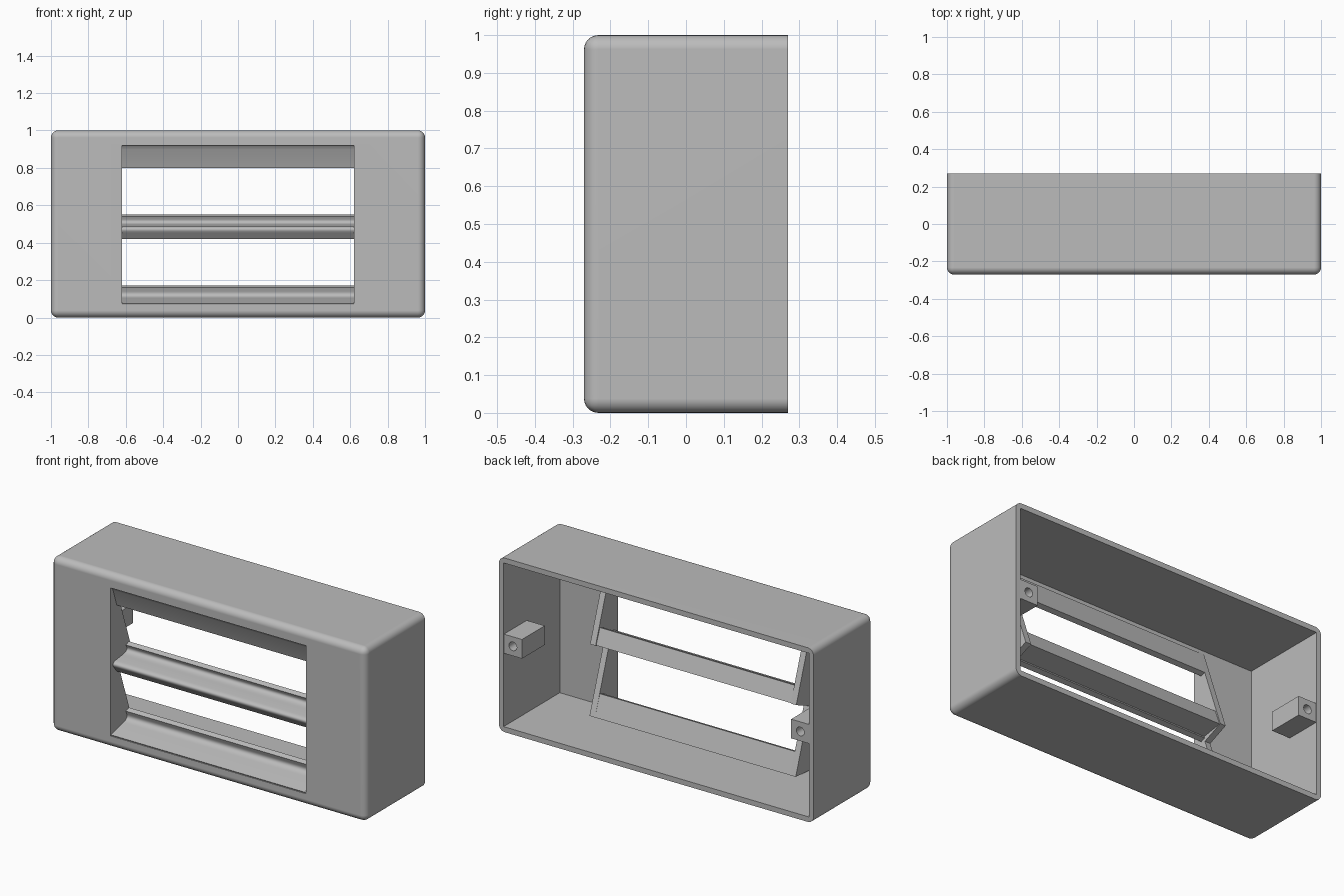
import bpy, bmesh
from mathutils import Vector, Matrix

cube = bpy.data.objects.get("Cube")
if cube:
    bpy.data.objects.remove(cube, do_unlink=True)

grey = bpy.data.materials.new("plain grey")
grey.use_nodes = True
grey.diffuse_color = (0.5, 0.5, 0.5, 1)
grey.node_tree.nodes["Principled BSDF"].inputs["Base Color"].default_value = (0.5, 0.5, 0.5, 1)


def finish(bm, name):
    bmesh.ops.recalc_face_normals(bm, faces=bm.faces)
    mesh = bpy.data.meshes.new(name)
    bm.to_mesh(mesh)
    bm.free()
    mesh.materials.append(grey)
    ob = bpy.data.objects.new(name, mesh)
    bpy.context.collection.objects.link(ob)
    return ob


def activate(ob):
    bpy.ops.object.select_all(action='DESELECT')
    ob.select_set(True)
    bpy.context.view_layer.objects.active = ob


def smooth(ob):
    activate(ob)
    bpy.ops.object.shade_smooth_by_angle(angle=0.6)


def box_mesh(lo, hi):
    bm = bmesh.new()
    bmesh.ops.create_cube(bm, size=1)
    lo, hi = Vector(lo), Vector(hi)
    for v in bm.verts:
        v.co = (lo + hi) / 2 + v.co * (hi - lo)
    return bm


def prism(name, profile, x0, x1):
    """Extrude a (y, z) profile along x."""
    bm = bmesh.new()
    face = bm.faces.new([bm.verts.new((x0, y, z)) for y, z in profile])
    new = bmesh.ops.extrude_face_region(bm, geom=[face])["geom"]
    bmesh.ops.translate(bm, vec=(x1 - x0, 0, 0),
                        verts=[g for g in new if isinstance(g, bmesh.types.BMVert)])
    return finish(bm, name)


def arc(a, b, c, steps=8):
    """Rounded corner from a to c, pulled towards b."""
    a, b, c = Vector(a), Vector(b), Vector(c)
    ts = [i / steps for i in range(steps + 1)]
    return [tuple(a * (1 - t) ** 2 + b * 2 * t * (1 - t) + c * t * t) for t in ts]


def cut(ob, cutter):
    cutter.hide_render = True
    mod = ob.modifiers.new("cut", 'BOOLEAN')
    mod.object = cutter
    mod.operation = 'DIFFERENCE'
    mod.solver = 'EXACT'
    activate(ob)
    bpy.ops.object.modifier_apply(modifier=mod.name)
    bpy.data.objects.remove(cutter, do_unlink=True)


# Housing: rounded everywhere except around the open back
D, WALL, WIN = 0.27, 0.03, 0.62
bm = box_mesh((-1, -D, 0), (1, D, 1))
edges = [e for e in bm.edges if not all(v.co.y > 0 for v in e.verts)]
bmesh.ops.bevel(bm, geom=edges, offset=0.038, segments=6, profile=0.5, affect='EDGES')
housing = finish(bm, "housing")
cut(housing, finish(box_mesh((WALL - 1, WALL - D, WALL), (1 - WALL, 0.5, 1 - WALL)), "cavity"))
cut(housing, finish(box_mesh((-WIN, -0.5, 0.07), (WIN, -0.1, 0.92)), "window"))
smooth(housing)
housing.modifiers.new("even shading", 'WEIGHTED_NORMAL').keep_sharp = True

# Sawtooth cheeks beside the window
cheek = [(-0.24, 0.95), (-0.235, 0.95), (-0.065, 0.46),
         (-0.185, 0.41), (-0.06, 0.05), (-0.24, 0.035)]
for side, name in ((1, "left_cheek"), (-1, "right_cheek")):
    prism(name, cheek, side * WIN, side * (WIN + 0.035))

# Sloped rails framing the two tilted openings
top_rail = arc((-0.268, 0.925), (-0.26, 0.92), (-0.249, 0.9)) + [
    (-0.214, 0.8), (-0.186, 0.81), (-0.232, 0.945), (-0.25, 0.945)]
middle_rail = ([(-0.104, 0.55), (-0.132, 0.54)]
               + arc((-0.124, 0.525), (-0.114, 0.5), (-0.165, 0.495))
               + arc((-0.225, 0.488), (-0.265, 0.48), (-0.24, 0.452))
               + [(-0.214, 0.42), (-0.186, 0.43), (-0.19, 0.44), (-0.07, 0.46)])
bottom_rail = ([(-0.104, 0.17), (-0.132, 0.16)]
               + arc((-0.124, 0.14), (-0.112, 0.11), (-0.165, 0.102))
               + [(-0.267, 0.075), (-0.25, 0.04), (-0.06, 0.05)])
for name, profile in (("top_rail", top_rail), ("middle_rail", middle_rail),
                      ("bottom_rail", bottom_rail)):
    smooth(prism(name, profile, -WIN - 0.002, WIN + 0.002))

# Screw posts on the side walls
for side, name in ((1, "left_post"), (-1, "right_post")):
    xs = sorted((side * 0.855, side * 0.975))
    post = finish(box_mesh((xs[0], 0.06, 0.45), (xs[1], 0.267, 0.56)), name)
    bm = bmesh.new()
    bmesh.ops.create_cone(bm, cap_ends=True, segments=24, radius1=0.025, radius2=0.025, depth=0.3)
    bmesh.ops.rotate(bm, matrix=Matrix.Rotation(1.570796, 3, 'X'), verts=bm.verts)
    bmesh.ops.translate(bm, vec=(side * 0.913, 0.26, 0.505), verts=bm.verts)
    cut(post, finish(bm, "screw_hole"))
    smooth(post)
